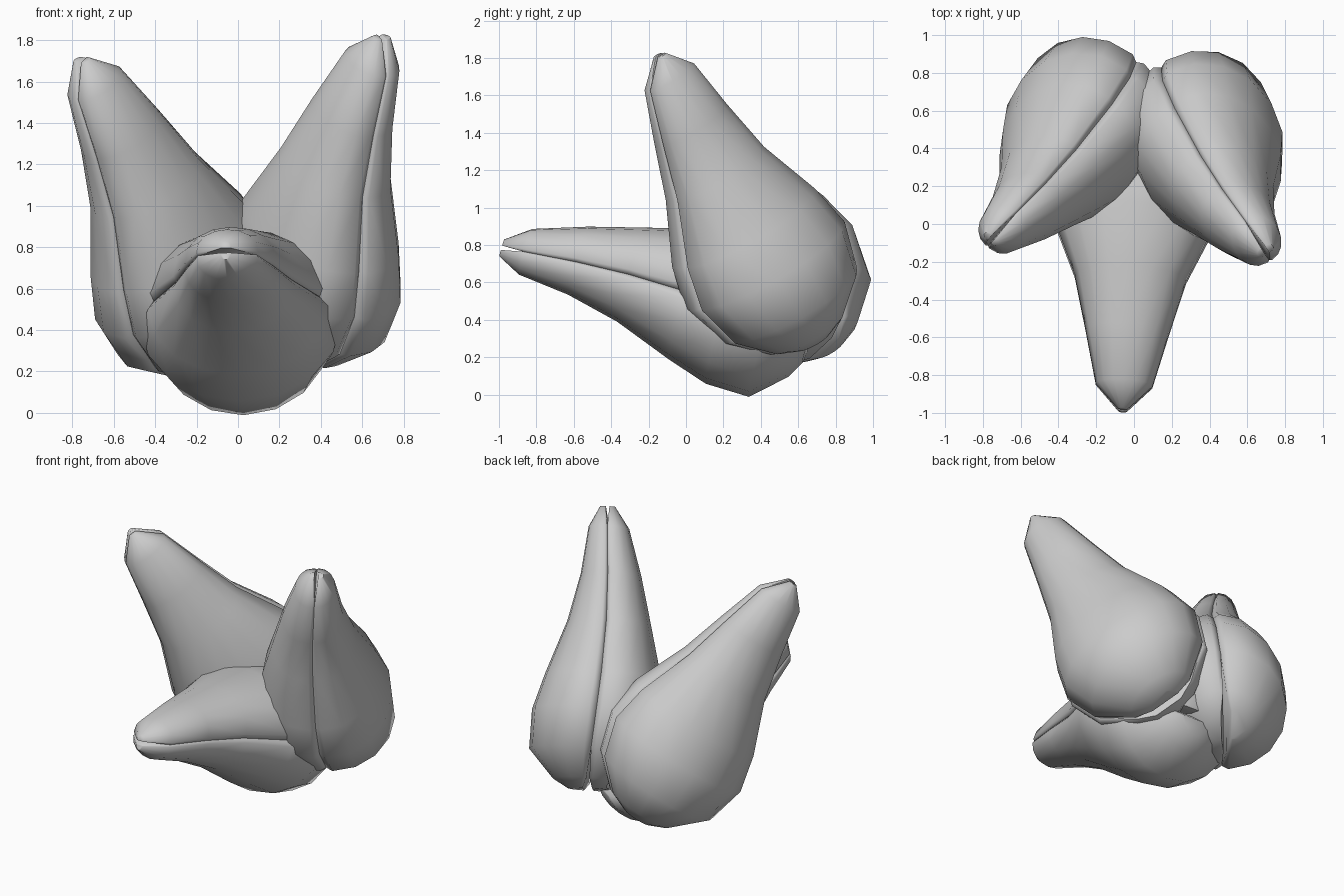
import bpy, bmesh, math
from mathutils import Vector

cube = bpy.data.objects.get("Cube")
if cube:
    bpy.data.objects.remove(cube, do_unlink=True)

shell_grey = bpy.data.materials.new("shell_grey")
shell_grey.use_nodes = True
colour = (0.6, 0.6, 0.6, 1)
shell_grey.diffuse_color = colour
shell_grey.node_tree.nodes["Principled BSDF"].inputs["Base Color"].default_value = colour

# Stations along a seed:
# (fraction from tip, half width, outer thickness, inner thickness, gap at the split)
PROFILE = [(0, .025, .035, .035, .012), (.075, .15, .125, .13, 0), (.24, .22, .18, .2, 0),
           (.41, .295, .26, .265, 0), (.6, .435, .375, .355, 0), (.73, .485, .43, .385, 0),
           (.87, .41, .41, .36, 0), (.97, .22, .22, .2, .01), (1, .1, .1, .1, .03)]
ARC = 8
BOW = .06


def half_shell(name, tip, base, outward, side):
    """One domed half of a seed, lofted from tip to base along an inward-bowed axis."""
    axis = base - tip
    across = outward.cross(axis).normalized()
    out = axis.cross(across).normalized()
    up = out * side
    dome = 1 if side > 0 else .85
    bm = bmesh.new()
    rings = []
    for t, w, outer, inner, gap in PROFILE:
        h = outer if side > 0 else inner
        centre = tip + axis * t - out * BOW * math.sin(math.pi * t) + up * gap
        section = [(-.94, 0)]
        for i in range(ARC + 1):
            a = math.pi * i / ARC
            section.append((-math.cos(a), .1 + .9 * max(math.sin(a), 0) ** dome))
        section.append((.94, 0))
        rings.append([bm.verts.new(centre + across * u * w + up * v * h) for u, v in section])
    n = len(rings[0])
    for a, b in zip(rings, rings[1:]):
        for i in range(n):
            bm.faces.new((a[i], a[(i + 1) % n], b[(i + 1) % n], b[i]))
    bm.faces.new(rings[0])
    bm.faces.new(rings[-1])
    bmesh.ops.recalc_face_normals(bm, faces=bm.faces)
    mesh = bpy.data.meshes.new(name)
    bm.to_mesh(mesh)
    bm.free()
    mesh.materials.append(shell_grey)
    obj = bpy.data.objects.new(name, mesh)
    bpy.context.collection.objects.link(obj)
    bpy.ops.object.select_all(action='DESELECT')
    obj.select_set(True)
    bpy.context.view_layer.objects.active = obj
    bpy.ops.object.shade_smooth_by_angle(angle=math.radians(60))


# Three seeds in a cluster: tip, base and the direction the outer shell faces
SEEDS = {
    "front_seed": ((-.06, -.985, .785), (.04, .66, .295), (0, -.287, -.958)),
    "left_seed": ((.695, -.14, 1.815), (.285, .66, .28), (.85, .52, 0)),
    "right_seed": ((-.755, -.08, 1.705), (-.13, .74, .25), (-.76, .65, 0)),
}
for name, (tip, base, outward) in SEEDS.items():
    for half, side in (("outer", 1), ("inner", -1)):
        half_shell(f"{name}_{half}_shell", Vector(tip), Vector(base), Vector(outward), side)
